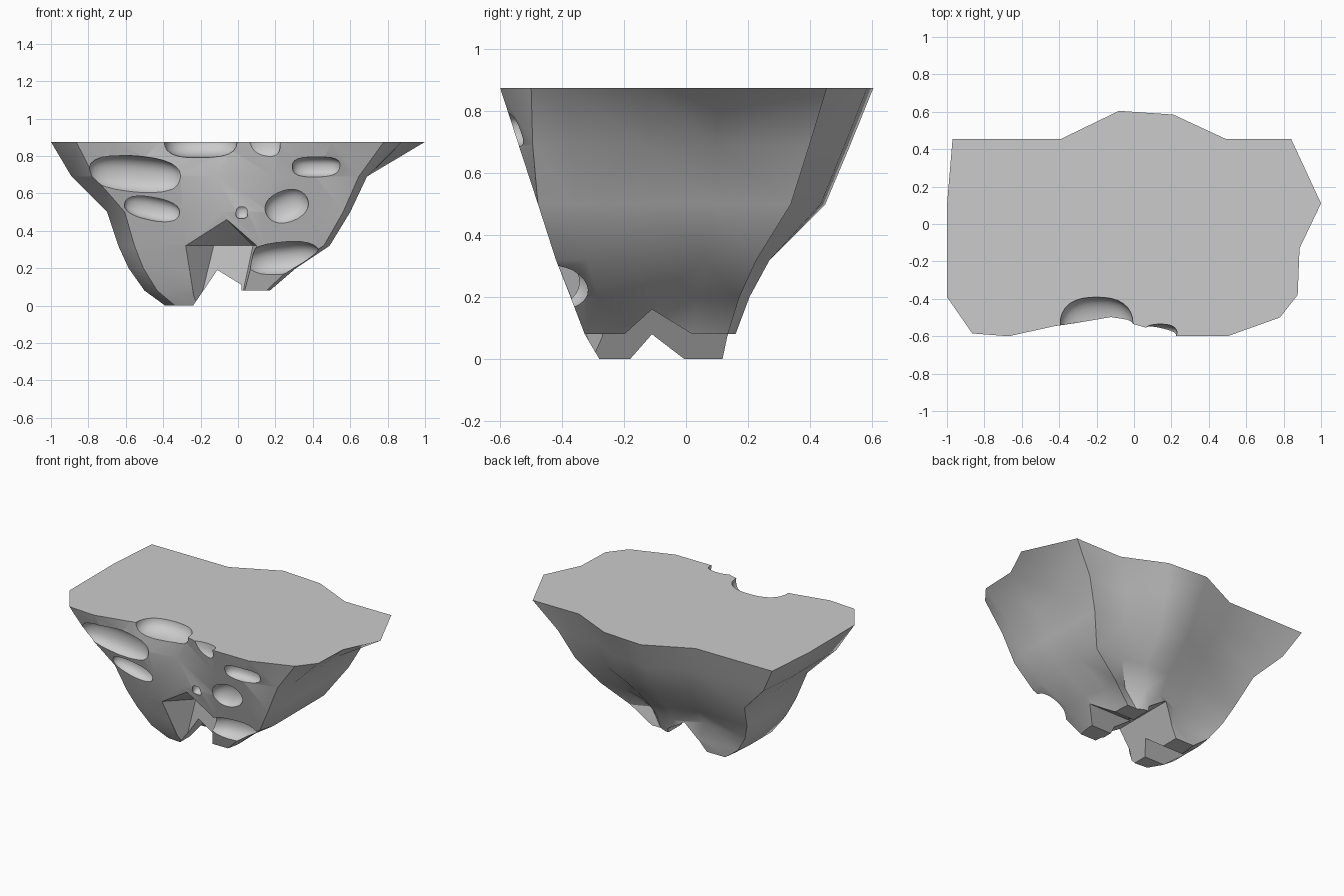
import bpy, bmesh, math
from mathutils import Vector, Matrix

if "Cube" in bpy.data.objects:
    bpy.data.objects.remove(bpy.data.objects["Cube"])


def make_object(name, bm):
    bmesh.ops.recalc_face_normals(bm, faces=bm.faces)
    mesh = bpy.data.meshes.new(name)
    bm.to_mesh(mesh)
    bm.free()
    ob = bpy.data.objects.new(name, mesh)
    bpy.context.collection.objects.link(ob)
    return ob


def hull(points):
    bm = bmesh.new()
    for p in points:
        bm.verts.new(p)
    bmesh.ops.convex_hull(bm, input=bm.verts)
    return make_object("notch_cutter", bm)


def prism(profile, a, b, axis):
    # Extrude a closed 2D profile (u, z) along x or y
    bm = bmesh.new()
    place = (lambda u, z, t: (t, u, z)) if axis == "x" else (lambda u, z, t: (u, t, z))
    r0, r1 = [[bm.verts.new(place(u, z, t)) for u, z in profile] for t in (a, b)]
    n = len(profile)
    bm.faces.new(r0)
    bm.faces.new(r1[::-1])
    for i in range(n):
        bm.faces.new((r0[i], r0[(i + 1) % n], r1[(i + 1) % n], r1[i]))
    return make_object("notch_cutter", bm)


def crater(x, y, z, rx, ry, rz, tilt, power):
    # Rounded pocket: superellipsoid leaning in the plane of the front
    bm = bmesh.new()
    bmesh.ops.create_uvsphere(bm, u_segments=32, v_segments=16, radius=1)
    turn = Matrix.Rotation(math.radians(tilt), 3, "Y")
    for v in bm.verts:
        n = (abs(v.co.x) ** power + abs(v.co.y) ** 2 + abs(v.co.z) ** power)
        c = v.co / n ** (1 / power)
        v.co = Vector((x, y, z)) + turn @ Vector((c.x * rx, c.y * ry, c.z * rz))
    return make_object("crater_cutter", bm)


# Tapered rock: one outline squeezed to the limits of each level
outline = [(-.97, .455), (-.39, .455), (-.08, .605), (.21, .585), (.49, .455),
           (.84, .455), (1, .11), (.885, -.13), (.875, -.38), (.78, -.5),
           (.5, -.6), (.23, -.6), (-.13, -.5), (-.42, -.545), (-.67, -.6),
           (-.865, -.585), (-1, -.39), (-1, .1)]
levels = [(.875, 1, 1, .6, .605, 1), (.69, .89, .69, .54, .53, 1.2),
          (.5, .70, .60, .478, .45, 1.2), (.32, .64, .49, .42, .27, 1.2),
          (.2, .585, .31, .373, .205, 1.15), (.08, .5, .17, .327, .16, 1.15),
          (0, .39, .1, .28, .14, 1.15)]


def squeeze(v, neg, pos, span, k):
    lim = neg if v < 0 else pos
    return math.copysign(min(abs(v) / span * lim * k, lim), v)


bm = bmesh.new()
rings = []
for z, xl, xr, yf, yb, k in levels:
    ring = []
    for i, (x, y) in enumerate(outline):
        px = squeeze(x, xl, xr, 1, k if x > 0 else 1)
        kf = 1 if z > .8 or x < -.8 else (1.1 if z > .6 else 1.2)
        py = squeeze(y, yf, yb, .6 if y < 0 else .605,
                     kf if y < 0 else (1.12 if z < .4 else 1))
        if z == .2 and i in (1, 4):  # facets under the rear ledge
            py -= .05
        if z == .2 and i == 6:  # facet under the right ledge
            px -= .05
        ring.append(bm.verts.new((px, py, z)))
    rings.append(ring)
bm.faces.new(rings[0])
bm.faces.new(rings[-1][::-1])
for a, b in zip(rings, rings[1:]):
    for i in range(len(a)):
        j = (i + 1) % len(a)
        bm.faces.new((a[i], a[j], b[j], b[i]))
bmesh.ops.triangulate(bm, faces=bm.faces)
rock = make_object("rock", bm)

# Gap between the feet, and the split across each foot
cutters = [
    prism([(-.24, -.1), (-.24, 0), (-.11, .19), (.02, .11), (.02, .08),
           (.6, .08), (.6, -.1)], -1, 1, "y"),
    prism([(-.268, -.1), (-.11, .08), (.125, -.1)], -1, -.1, "x"),
    prism([(-.40, -.1), (-.11, .16), (.315, -.1)], -.1, 1, "x"),
    # Overhung recess in the front
    hull([(-.06, -.7, .46), (-.06, -.465, .46), (-.28, -.7, .32),
          (-.28, -.42, .32), (.1, -.7, .32), (.1, -.42, .32),
          (-.24, -.7, -.05), (.02, -.7, -.05), (-.13, -.27, .32),
          (.08, -.27, .32), (-.22, -.27, -.05), (0, -.27, -.05)]),
]

# Craters on the front
for c in [(-.55, -.55, .70, .25, .09, .10, 5, 2.6),
          (-.20, -.53, .89, .195, .14, .10, 0, 3),
          (.14, -.58, .89, .09, .045, .10, 0, 3),
          (.42, -.56, .74, .13, .07, .055, 0, 3),
          (.26, -.49, .53, .12, .07, .09, -25, 2.2),
          (-.46, -.475, .52, .15, .06, .065, 12, 2.5),
          (.24, -.41, .25, .20, .11, .09, -6, 2.5),
          (.02, -.46, .50, .035, .03, .035, 0, 3)]:
    cutters.append(crater(*c))

bpy.context.view_layer.objects.active = rock
for c in cutters:
    mod = rock.modifiers.new("cut", "BOOLEAN")
    mod.operation = "DIFFERENCE"
    mod.solver = "EXACT"
    mod.object = c
    bpy.ops.object.modifier_apply(modifier=mod.name)
for c in cutters:
    bpy.data.objects.remove(c)

bpy.ops.object.select_all(action="DESELECT")
rock.select_set(True)
bpy.ops.object.shade_smooth_by_angle(angle=math.radians(30))
